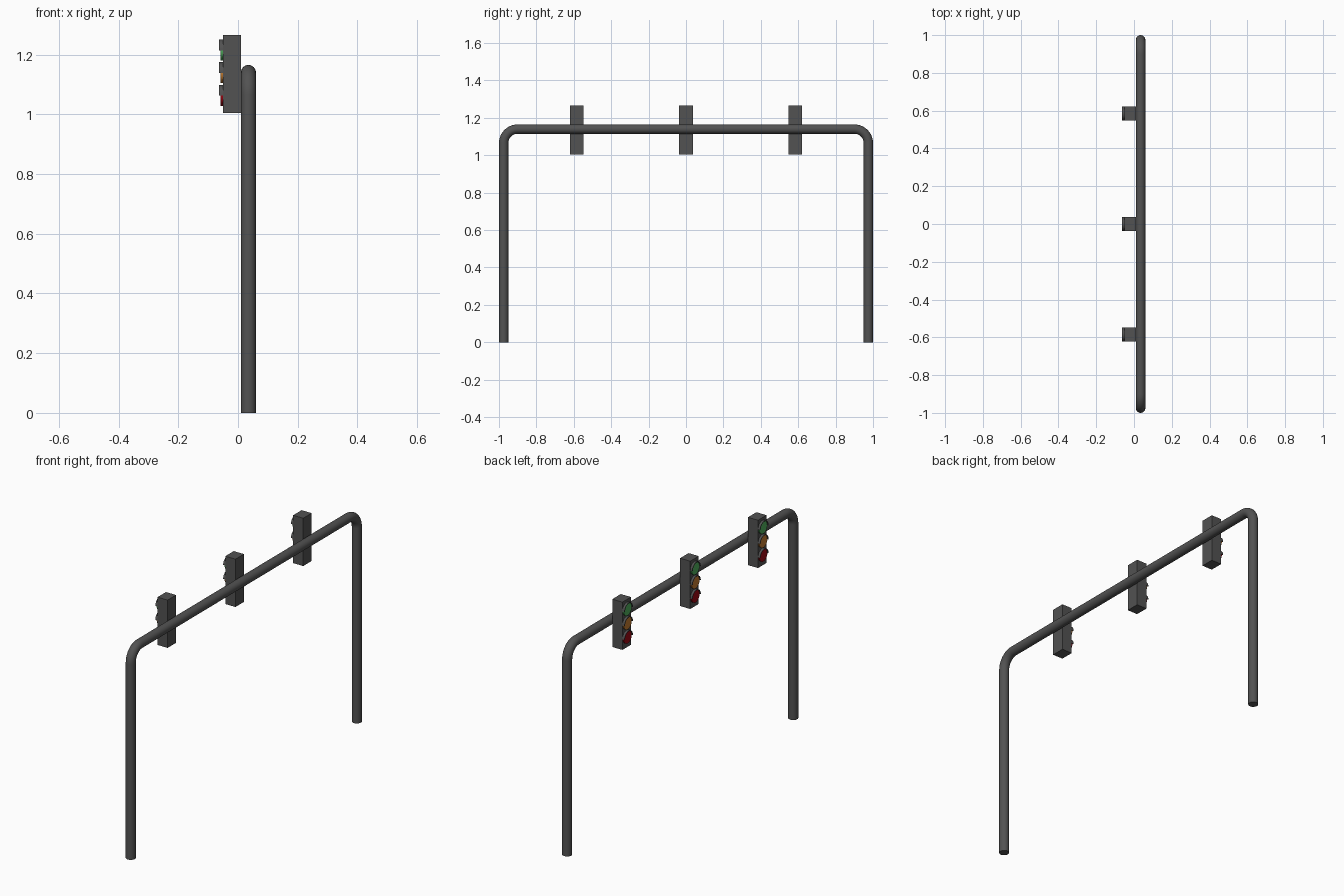
import bpy, bmesh, math

if "Cube" in bpy.data.objects:
    bpy.data.objects.remove(bpy.data.objects["Cube"])


def material(name, rgb):
    m = bpy.data.materials.new(name)
    m.diffuse_color = (*rgb, 1)
    m.use_nodes = True
    m.node_tree.nodes["Principled BSDF"].inputs["Base Color"].default_value = m.diffuse_color
    return m


GREY = material("dark_grey", (0.085, 0.085, 0.085))
GREEN = material("green", (0.08, 0.42, 0.11))
AMBER = material("amber", (0.55, 0.2, 0.03))
RED = material("red", (0.33, 0.002, 0.006))


def add_object(name, bm, mat):
    bmesh.ops.recalc_face_normals(bm, faces=bm.faces)
    me = bpy.data.meshes.new(name)
    bm.to_mesh(me)
    bm.free()
    me.materials.append(mat)
    ob = bpy.data.objects.new(name, me)
    bpy.context.collection.objects.link(ob)
    bpy.context.view_layer.objects.active = ob
    bpy.ops.object.select_all(action='DESELECT')
    ob.select_set(True)
    bpy.ops.object.shade_smooth_by_angle(angle=math.radians(35))
    return ob


def extrude_profile(name, pts, x0, x1, mat):
    """Extrude a closed (y, z) outline along x."""
    bm = bmesh.new()
    a = [bm.verts.new((x0, y, z)) for y, z in pts]
    b = [bm.verts.new((x1, y, z)) for y, z in pts]
    n = len(pts)
    bm.faces.new(a)
    bm.faces.new(b)
    for i in range(n):
        j = (i + 1) % n
        bm.faces.new((a[i], a[j], b[j], b[i]))
    return add_object(name, bm, mat)


def arc(cy, cz, r, a0, a1, n):
    return [(cy + r * math.cos(math.radians(a0 + (a1 - a0) * i / n)),
             cz + r * math.sin(math.radians(a0 + (a1 - a0) * i / n))) for i in range(n + 1)]


# Gantry: one round pipe swept up, across and down with rounded corners
def gantry(px=0.035, py=0.975, top=1.14, bend=0.075, r=0.025, sides=32):
    path = [(-py, 0, 180)]
    for cy, a0, a1 in ((-py + bend, 180, 90), (py - bend, 90, 0)):
        for i, (y, z) in enumerate(arc(cy, top - bend, bend, a0, a1, 10)):
            path.append((y, z, a0 + (a1 - a0) * i / 10))
    path.append((py, 0, 0))
    bm = bmesh.new()
    rings = []
    for y, z, ang in path:
        ny, nz = math.cos(math.radians(ang)), math.sin(math.radians(ang))
        ring = []
        for k in range(sides):
            t = 2 * math.pi * k / sides
            c, s = r * math.cos(t), r * math.sin(t)
            ring.append(bm.verts.new((px + s, y + ny * c, z + nz * c)))
        rings.append(ring)
    for a, b in zip(rings, rings[1:]):
        for k in range(sides):
            j = (k + 1) % sides
            bm.faces.new((a[k], a[j], b[j], b[k]))
    bm.faces.new(rings[0])
    bm.faces.new(rings[-1])
    add_object("gantry_pipe", bm, GREY)


gantry()

# Three signal heads, each a box with three lamps under hoods
for side, y in (("left", 0.585), ("middle", 0), ("right", -0.585)):
    w = 0.0365
    extrude_profile(f"{side}_signal_box",
                    [(y - w, 1.004), (y + w, 1.004), (y + w, 1.265), (y - w, 1.265)],
                    -0.051, 0.01, GREY)
    for label, z, mat in (("green", 1.214, GREEN), ("amber", 1.138, AMBER), ("red", 1.062, RED)):
        extrude_profile(f"{side}_{label}_lamp", arc(y, z, 0.034, 0, 348.75, 31),
                        -0.058, -0.051, mat)
        hood = arc(y, z, 0.0365, 0, 180, 16) + arc(y, z, 0.033, 180, 0, 16)
        extrude_profile(f"{side}_{label}_hood", hood, -0.064, -0.051, GREY)
